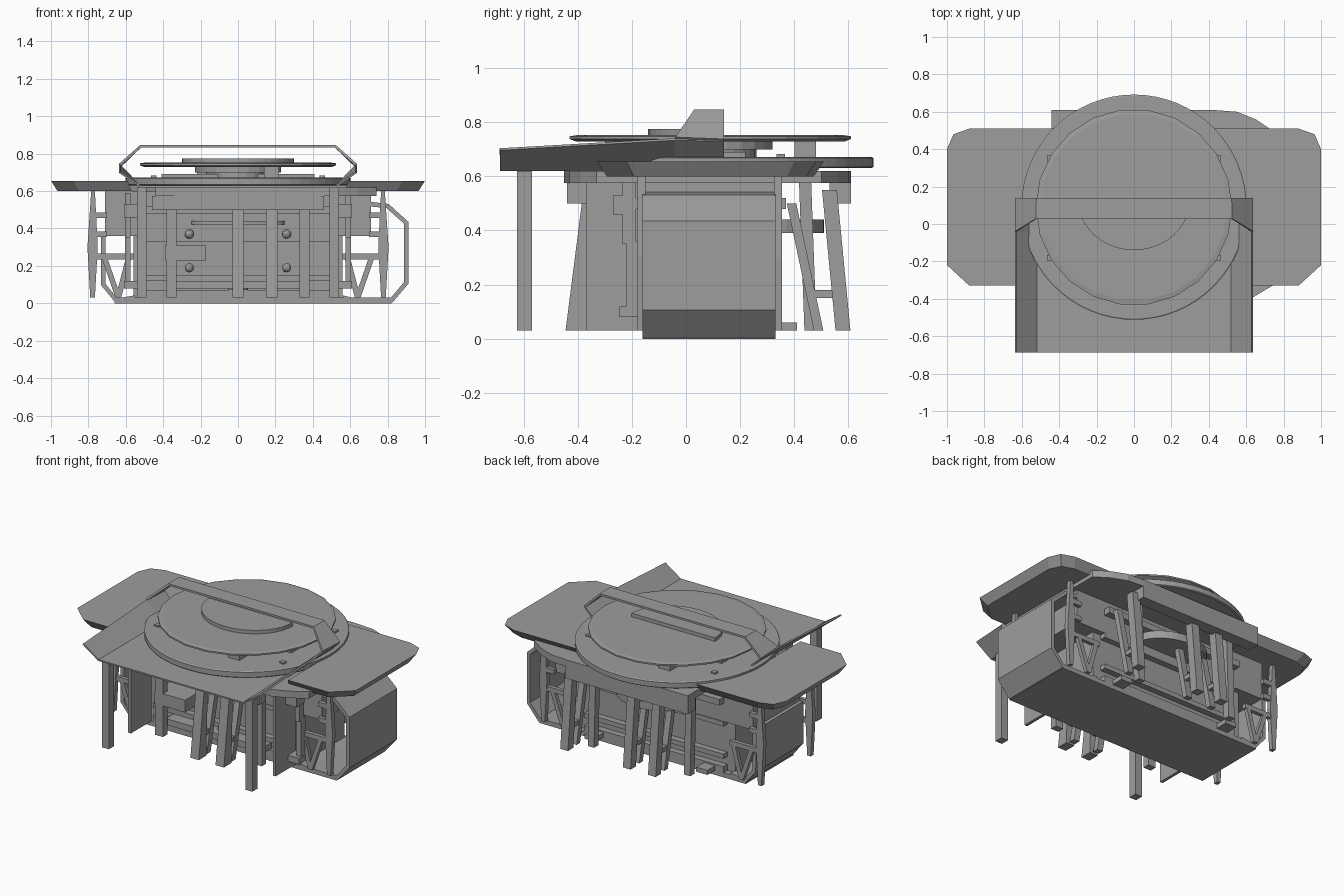
import bpy, bmesh, math
from mathutils import Vector

cube = bpy.data.objects.get("Cube")
if cube:
    bpy.data.objects.remove(cube)

grey = bpy.data.materials.new("plain grey")
grey.use_nodes = True
grey.diffuse_color = (0.34, 0.34, 0.34, 1)
grey.node_tree.nodes["Principled BSDF"].inputs["Base Color"].default_value = (0.34, 0.34, 0.34, 1)


def finish(name, bm):
    bmesh.ops.recalc_face_normals(bm, faces=bm.faces)
    mesh = bpy.data.meshes.new(name)
    bm.to_mesh(mesh)
    bm.free()
    mesh.materials.append(grey)
    ob = bpy.data.objects.new(name, mesh)
    bpy.context.collection.objects.link(ob)
    return ob


def prism(name, pts, axis, lo, hi, flip=1):
    """Extrude a 2D outline along an axis; flip=-1 mirrors it in x."""
    bm = bmesh.new()

    def place(a, b, d):
        x, y, z = {"x": (d, a, b), "y": (a, d, b), "z": (a, b, d)}[axis]
        return Vector((x * flip, y, z))
    face = bm.faces.new([bm.verts.new(place(a, b, lo)) for a, b in pts])
    new = bmesh.ops.extrude_face_region(bm, geom=[face])["geom"]
    move = place(0, 0, hi) - place(0, 0, lo)
    bmesh.ops.translate(bm, vec=move, verts=[v for v in new if isinstance(v, bmesh.types.BMVert)])
    return finish(name, bm)


def box(name, x, y, z):
    return prism(name, [(x[0], y[0]), (x[1], y[0]), (x[1], y[1]), (x[0], y[1])], "z", *z)


def strut(name, a, b, w, d):
    """Rectangular bar with level ends between two points."""
    bm = bmesh.new()
    rings = [[bm.verts.new((p[0] + i * w / 2, p[1] + j * d / 2, p[2]))
              for i, j in ((-1, -1), (1, -1), (1, 1), (-1, 1))] for p in (a, b)]
    for k in range(4):
        n = (k + 1) % 4
        bm.faces.new((rings[0][k], rings[0][n], rings[1][n], rings[1][k]))
    for r in rings:
        bm.faces.new(r)
    return finish(name, bm)


def disc(name, profile, sides, cy=0.09):
    """Solid of revolution from (radius, height) pairs, bottom to top."""
    bm = bmesh.new()
    rings = [[bm.verts.new((r * math.cos(t), cy + r * math.sin(t), z))
              for t in [math.tau * k / sides for k in range(sides)]] for r, z in profile]
    for lo, hi in zip(rings, rings[1:]):
        for k in range(sides):
            n = (k + 1) % sides
            bm.faces.new((lo[k], lo[n], hi[n], hi[k]))
    bm.faces.new(rings[0])
    bm.faces.new(rings[-1])
    return finish(name, bm)


def half_oval(rx, ry, cy):
    return [(rx * math.cos(t), cy + ry * math.sin(t)) for t in [math.pi * k / 20 for k in range(21)]]


def sheet(name, rows, thick):
    bm = bmesh.new()
    grid = [[bm.verts.new(p) for p in row] for row in rows]
    for r, s in zip(grid, grid[1:]):
        for k in range(len(r) - 1):
            bm.faces.new((r[k], r[k + 1], s[k + 1], s[k]))
    ob = finish(name, bm)
    mod = ob.modifiers.new("thickness", "SOLIDIFY")
    mod.thickness = thick
    mod.offset = 0
    return ob


def mirrored(half):
    return [(-x, y, z) for x, y, z in reversed(half)] + half


# Round roof tiers
disc("lower_roof_disc", [(0.595, 0.63), (0.602, 0.635), (0.602, 0.668), (0.595, 0.672)], 64)
box("roof_step", (-0.41, 0.41), (-0.04, 0.22), (0.665, 0.69))
disc("roof_neck", [(0.17, 0.67), (0.17, 0.70), (0.23, 0.70), (0.23, 0.735)], 24)
disc("upper_roof_disc", [(0.50, 0.728), (0.525, 0.738), (0.525, 0.748), (0.50, 0.752)], 22)
prism("roof_half_disc", half_oval(0.3, -0.27, 0.13), "z", 0.75, 0.775)
for s in (-1, 1):
    for y in (-0.18, 0.35):
        strut("roof_stud", (s * 0.45, y, 0.665), (s * 0.45, y, 0.682), 0.03, 0.03)
    box("roof_block", (s * 0.18 - 0.04, s * 0.18 + 0.04), (0.09 - s * 0.35 - 0.04, 0.09 - s * 0.35 + 0.04), (0.67, 0.735))

# Front awning with raised sides and the arch over the roof
sheet("awning", [mirrored([(0.52, y, 0.624), (0.632, y, z)])
                 for y, z in ((-0.688, 0.70), (-0.04, 0.737), (0.14, 0.733))], 0.01)
sheet("roof_arch", [mirrored([(0.52, 0.03, 0.84), (0.632, -0.04, 0.74)]),
                    mirrored([(0.52, 0.14, 0.84), (0.632, 0.14, 0.733)])], 0.014)

# Side wings, bevelled towards the underside
wing = [(0.59, -0.33), (0.88, -0.33), (1, -0.22), (1, 0.40), (0.965, 0.48), (0.88, 0.51),
        (0.40, 0.51), (0.40, 0.1), (0.59, 0.0)]
for s, side in ((1, "left"), (-1, "right")):
    ob = prism(side + "_wing", wing, "z", 0.655, 0.60, s)
    for v in ob.data.vertices:
        if v.co.z < 0.61:
            v.co.x *= 0.965
            v.co.y = 0.09 + (v.co.y - 0.09) * 0.91

# Deck under the roof
deck = [(-0.44, -0.45), (0.54, -0.43), (0.64, -0.39), (0.74, -0.33), (0.74, 0.5),
        (0.65, 0.56), (0.55, 0.6), (0.42, 0.61), (-0.44, 0.61)]
prism("deck", deck, "z", 0.575, 0.62)
box("front_beam", (-0.46, 0.46), (-0.44, -0.37), (0.5, 0.575))
box("back_beam", (-0.44, 0.44), (0.53, 0.61), (0.5, 0.575))

# Main body
box("lower_body", (-0.56, 0.56), (-0.12, 0.29), (0.03, 0.37))
box("upper_body", (-0.71, 0.71), (-0.155, 0.325), (0.36, 0.6))
box("base_plate", (-0.66, 0.82), (-0.16, 0.33), (0.0, 0.03))
for y in ((-0.16, -0.11), (0.28, 0.33)):
    for z in ((0.03, 0.07), (0.12, 0.15), (0.33, 0.36)):
        box("body_ledge", (-0.5, 0.5), y, z)
box("front_rail", (-0.6, 0.6), (-0.2, -0.15), (0.48, 0.52))
box("back_rail", (-0.5, 0.5), (0.32, 0.37), (0.48, 0.52))
box("front_step", (-0.35, 0.35), (-0.24, -0.15), (0.08, 0.12))
box("front_crate", (-0.39, -0.17), (-0.3, -0.12), (0.23, 0.31))
disc("vent_dome", [(0.055, 0.07), (0.045, 0.1), (0.02, 0.125)], 12, -0.17)
for sx in (-1, 1):
    for z in (0.19, 0.37):
        bm = bmesh.new()
        bmesh.ops.create_icosphere(bm, subdivisions=2, radius=0.025)
        bmesh.ops.translate(bm, verts=bm.verts, vec=(sx * 0.26, -0.16, z))
        finish("knob", bm)
    box("front_bracket", (sx * 0.57 - 0.04, sx * 0.57 + 0.04), (-0.27, -0.19), (0.46, 0.53))
    strut("column_cap", (sx * 0.59, -0.21, 0.35), (sx * 0.59, -0.21, 0.59), 0.03, 0.05)
    strut("body_column", (sx * 0.59, -0.195, 0.08), (sx * 0.59, -0.195, 0.36), 0.03, 0.05)
    box("column_foot", (sx * 0.57 - 0.04, sx * 0.57 + 0.04), (-0.245, -0.16), (0.08, 0.12))
prism("front_shelf", half_oval(0.25, -0.1, -0.15), "z", 0.42, 0.44)
prism("back_shelf", half_oval(0.25, 0.2, 0.31), "z", 0.39, 0.44)

# Open shells at the ends
left_shell = [(0.56, 0.03), (0.62, 0.015), (0.82, 0.015), (0.9, 0.11), (0.9, 0.43), (0.80, 0.52), (0.71, 0.53)]
right_shell = [(-0.55, 0.03), (-0.65, 0.015), (-0.72, 0.1), (-0.72, 0.37)]
for name, path in (("left_shell", left_shell), ("right_shell", right_shell)):
    sheet(name, [[(x, y, z) for x, z in path] for y in (-0.16, 0.33)], 0.025)

# Wing posts: wider at mid height, with cross bars and a forked brace
post = [(0.765, 0.03), (0.79, 0.03), (0.805, 0.3), (0.785, 0.6), (0.765, 0.6), (0.75, 0.3)]
for s in (1, -1):
    for y in (-0.18, 0.325):
        mid = y + 0.015
        prism("wing_post", post, "y", y, y + 0.03, s)
        for inner, z in ((0.56, 0.25), (0.70, 0.37), (0.70, 0.47)):
            strut("post_bar", (s * (inner + 0.77) / 2, mid, z - 0.015),
                  (s * (inner + 0.77) / 2, mid, z + 0.015), 0.77 - inner, 0.025)
        for top in (0.58, 0.72):
            strut("post_brace", (s * 0.64, mid, 0.03), (s * top, mid, 0.26), 0.03, 0.025)

# Front posts, fins and legs
leg = [(-0.445, 0.03), (-0.368, 0.03), (-0.35, 0.54), (-0.38, 0.54)]
for sx in (-1, 1):
    strut("awning_post", (sx * 0.515, -0.597, 0.03), (sx * 0.515, -0.597, 0.62), 0.05, 0.055)
    box("front_fin", (sx * 0.52 - 0.01, sx * 0.52 + 0.01), (-0.37, -0.16), (0.03, 0.58))
    strut("front_inner_post", (sx * 0.355, -0.28, 0.03), (sx * 0.355, -0.28, 0.5), 0.055, 0.045)
    strut("back_inner_post", (sx * 0.345, 0.46, 0.03), (sx * 0.345, 0.44, 0.58), 0.045, 0.045)
    box("back_foot", (sx * 0.4 - 0.04, sx * 0.4 + 0.04), (0.33, 0.41), (0.03, 0.06))
for x in (0, 0.18):
    prism("front_leg", leg, "x", x - 0.03, x + 0.03)
    strut("front_leg_brace", (x, -0.33, 0.03), (x, -0.22, 0.5), 0.04, 0.04)
    box("front_leg_tie", (x - 0.015, x + 0.015), (-0.4, -0.3), (0.15, 0.18))

# Splayed back legs with braces and ties
for x in (-0.18, 0, 0.45):
    strut("back_leg", (x, 0.58, 0.03), (x, 0.53, 0.55), 0.055, 0.055)
    strut("back_leg_brace", (x, 0.49, 0.03), (x, 0.39, 0.5), 0.04, 0.035)
    box("back_leg_tie", (x - 0.015, x + 0.015), (0.46, 0.57), (0.15, 0.18))
